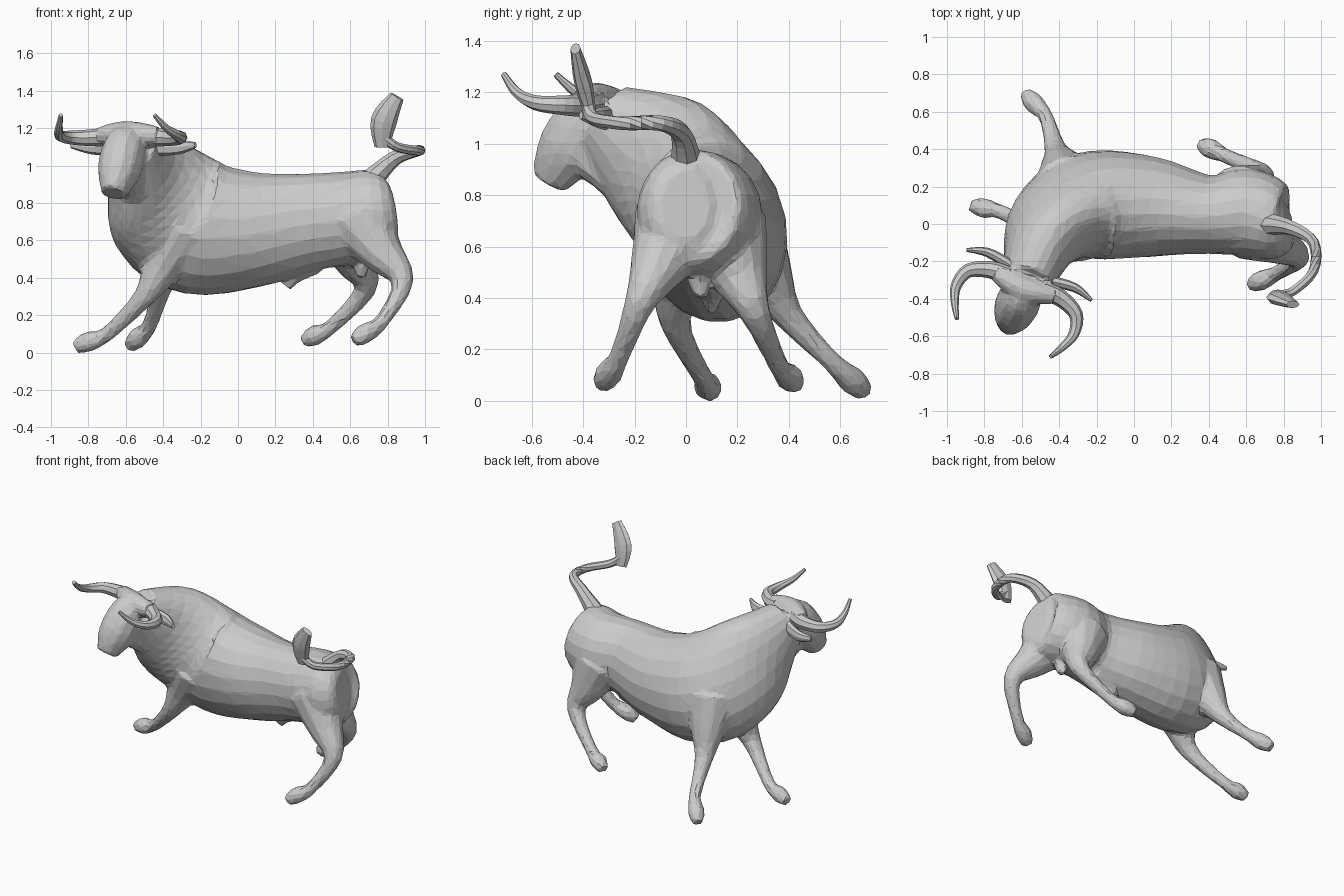
import bpy, bmesh, math
from mathutils import Matrix, Vector

default_cube = bpy.data.objects.get("Cube")
if default_cube:
    bpy.data.objects.remove(default_cube)

GREY = (0.6, 0.6, 0.6, 1)
hide = bpy.data.materials.new("grey hide")
hide.use_nodes = True
hide.diffuse_color = GREY
hide.node_tree.nodes["Principled BSDF"].inputs["Base Color"].default_value = GREY

UP = Vector((0, 0, 1))
BACK = Vector((0, 1, 0))
LEFT = Vector((1, 0, 0))


def upright(centre):
    return UP


def spline(rows, steps=4):
    """Smooth path through rows of position, half width and half height."""
    rows = [Vector(row) for row in rows]
    padded = [rows[0], *rows, rows[-1]]
    path = []
    for before, start, end, after in zip(padded, padded[1:], padded[2:], padded[3:]):
        leave, arrive = (end - before) / 2, (after - start) / 2
        for step in range(steps):
            t = step / steps
            ease = t * t * (3 - 2 * t)
            path.append(start.lerp(end, ease) + leave * t * (1 - t) ** 2
                        - arrive * t * t * (1 - t))
    path.append(rows[-1])
    return path


def loft(bm, rows, up=upright, sides=12):
    """Skin elliptical rings along a path and cap both ends."""
    path = spline(rows)
    centres = [Vector(row[:3]) for row in path]
    rings = []
    for i, (centre, row) in enumerate(zip(centres, path)):
        following = centres[min(i + 1, len(centres) - 1)]
        tangent = (following - centres[max(i - 1, 0)]).normalized()
        across = tangent.cross(up(centre)).normalized()
        rise = across.cross(tangent)
        ring = []
        for k in range(sides):
            angle = math.tau * k / sides
            offset = across * row[3] * math.cos(angle) + rise * row[4] * math.sin(angle)
            ring.append(bm.verts.new(centre + offset))
        rings.append(ring)
    for ring, following in zip(rings, rings[1:]):
        for k in range(sides):
            n = (k + 1) % sides
            bm.faces.new((ring[k], ring[n], following[n], following[k]))
    bm.faces.new(rings[0])
    bm.faces.new(rings[-1])


def shaped(points, width, flatness=1):
    """Give each point a half width by its fraction along the path."""
    last = len(points) - 1
    widths = [width(i / last) for i in range(len(points))]
    return [(*point, w, w * flatness) for point, w in zip(points, widths)]


def finish(bm, name):
    bmesh.ops.recalc_face_normals(bm, faces=bm.faces)
    mesh = bpy.data.meshes.new(name)
    bm.to_mesh(mesh)
    bm.free()
    mesh.materials.append(hide)
    ob = bpy.data.objects.new(name, mesh)
    bpy.context.collection.objects.link(ob)
    return ob


def part(name, rows, up=upright):
    bm = bmesh.new()
    loft(bm, rows, up, sides=8)
    return finish(bm, name)


def trunk_lean(centre):
    """The spine tips over further toward the shoulders."""
    return UP + BACK * (centre.x / 4 - 0.15)


def add_leg(bm, top, joint, ankle, toe):
    """Thigh, pastern and hoof are placed between the given joints."""
    top, joint, ankle, toe = (Vector(p) for p in (top, joint, ankle, toe))
    points = [top, top.lerp(joint, 0.5), joint, ankle, ankle.lerp(toe, 0.6), toe]
    widths = [0.19, 0.12, 0.06, 0.04, 0.055, 0.035]
    rows = [(*point, width, width) for point, width in zip(points, widths)]
    loft(bm, rows, lambda centre: LEFT + UP * 0.3)


# The head is turned; horns and ears mirror within its own frame
head_frame = Matrix.Translation((-0.58, -0.32, 1.1)) @ Matrix.Rotation(math.radians(-22), 4, "Z")


def on_head(points, side=1):
    return [head_frame @ Vector((x * side, y, z)) for x, y, z in points]


# Trunk and neck, from rump to poll
body_mesh = bmesh.new()
trunk = [
    (0.83, 0, 0.76, 0.1, 0.14),
    (0.77, 0, 0.75, 0.2, 0.23),
    (0.6, 0.06, 0.72, 0.24, 0.25),
    (0.4, 0.05, 0.7, 0.21, 0.26),
    (0.1, 0.09, 0.66, 0.27, 0.31),
    (-0.2, 0.1, 0.67, 0.29, 0.37),
    (-0.37, 0.04, 0.77, 0.25, 0.36),
    (-0.49, -0.1, 0.93, 0.19, 0.3),
    (-0.57, -0.32, 1.1, 0.13, 0.15),
]
loft(body_mesh, trunk, trunk_lean, sides=20)

# Head, from poll to muzzle, with a crown between the horns and a dewlap
face = on_head([(0, 0, 0.04), (0, -0.06, 0), (0, -0.13, -0.1), (0, -0.18, -0.17), (0, -0.23, -0.25)])
loft(body_mesh, shaped(face, lambda t: 0.05 + 0.07 * math.sin(math.pi * (t + 0.2) / 1.3), 1.1))
crown = on_head([(-0.17, 0, 0.06), (0, -0.03, 0.07), (0.17, 0, 0.06)])
loft(body_mesh, shaped(crown, lambda t: 0.05 + 0.02 * math.sin(math.pi * t)))
dewlap = [(-0.6, -0.42, 0.97), (-0.57, -0.3, 0.9), (-0.5, -0.14, 0.76)]
loft(body_mesh, shaped(dewlap, lambda t: 0.08 + 0.02 * t))

# Legs, from shoulder or hip to toe
add_leg(body_mesh, (-0.3, -0.02, 0.65), (-0.5, -0.04, 0.3), (-0.7, 0.06, 0.1), (-0.87, 0.1, 0.03))
add_leg(body_mesh, (-0.35, 0.2, 0.67), (-0.42, 0.4, 0.33), (-0.47, 0.57, 0.15), (-0.58, 0.7, 0.03))
add_leg(body_mesh, (0.58, 0.14, 0.65), (0.68, 0.27, 0.34), (0.5, 0.36, 0.14), (0.35, 0.43, 0.06))
add_leg(body_mesh, (0.65, -0.02, 0.7), (0.88, -0.18, 0.38), (0.77, -0.26, 0.17), (0.62, -0.33, 0.06))

# Sheath and scrotum
sheath = [(0.42, 0.1, 0.48), (0.32, 0.1, 0.42), (0.26, 0.1, 0.35)]
scrotum = [(0.66, 0.05, 0.56), (0.66, 0.05, 0.48), (0.66, 0.06, 0.4)]
loft(body_mesh, shaped(sheath, lambda t: 0.06 - t * 0.035))
loft(body_mesh, shaped(scrotum, lambda t: 0.025 + 0.02 * math.sin(math.pi * t)), lambda centre: LEFT)
body = finish(body_mesh, "body")

# Fuse the body into one skin with broad facets
fuse = body.modifiers.new("fuse", "REMESH")
fuse.mode = "VOXEL"
fuse.voxel_size = 0.014
soften = body.modifiers.new("soften", "SMOOTH")
soften.iterations = 6
facets = body.modifiers.new("facets", "DECIMATE")
facets.ratio = 0.05

# Horns and ears
horn = [(0.1, 0, 0.06), (0.2, 0, 0.05), (0.31, -0.05, 0.05),
        (0.34, -0.15, 0.06), (0.31, -0.24, 0.1), (0.27, -0.31, 0.17)]
ear = [(0.1, 0.06, 0), (0.25, 0.08, 0), (0.36, 0.05, 0.01)]
for label, side in (("left", 1), ("right", -1)):
    part(label + "_horn", shaped(on_head(horn, side), lambda t: 0.055 - t * 0.043))
    part(label + "_ear", shaped(on_head(ear, side), lambda t: 0.03 - t * t * 0.02, 1.6))

# Tail, sweeping around to a flat raised tuft
tail = [(0.72, 0, 0.93), (0.84, -0.02, 1.04), (0.96, -0.1, 1.08),
        (0.96, -0.25, 1.08), (0.85, -0.36, 1.1), (0.77, -0.38, 1.16)]
part("tail", shaped(tail, lambda t: 0.026 + 0.035 * (1 - t) ** 4), lambda centre: BACK + UP / 5)
tuft = [(0.77, -0.37, 1.1), (0.78, -0.4, 1.24), (0.85, -0.43, 1.37)]
part("tail_tuft", shaped(tuft, lambda t: 0.04 + 0.03 * math.sin(math.pi * t), 0.5),
     lambda centre: BACK)
